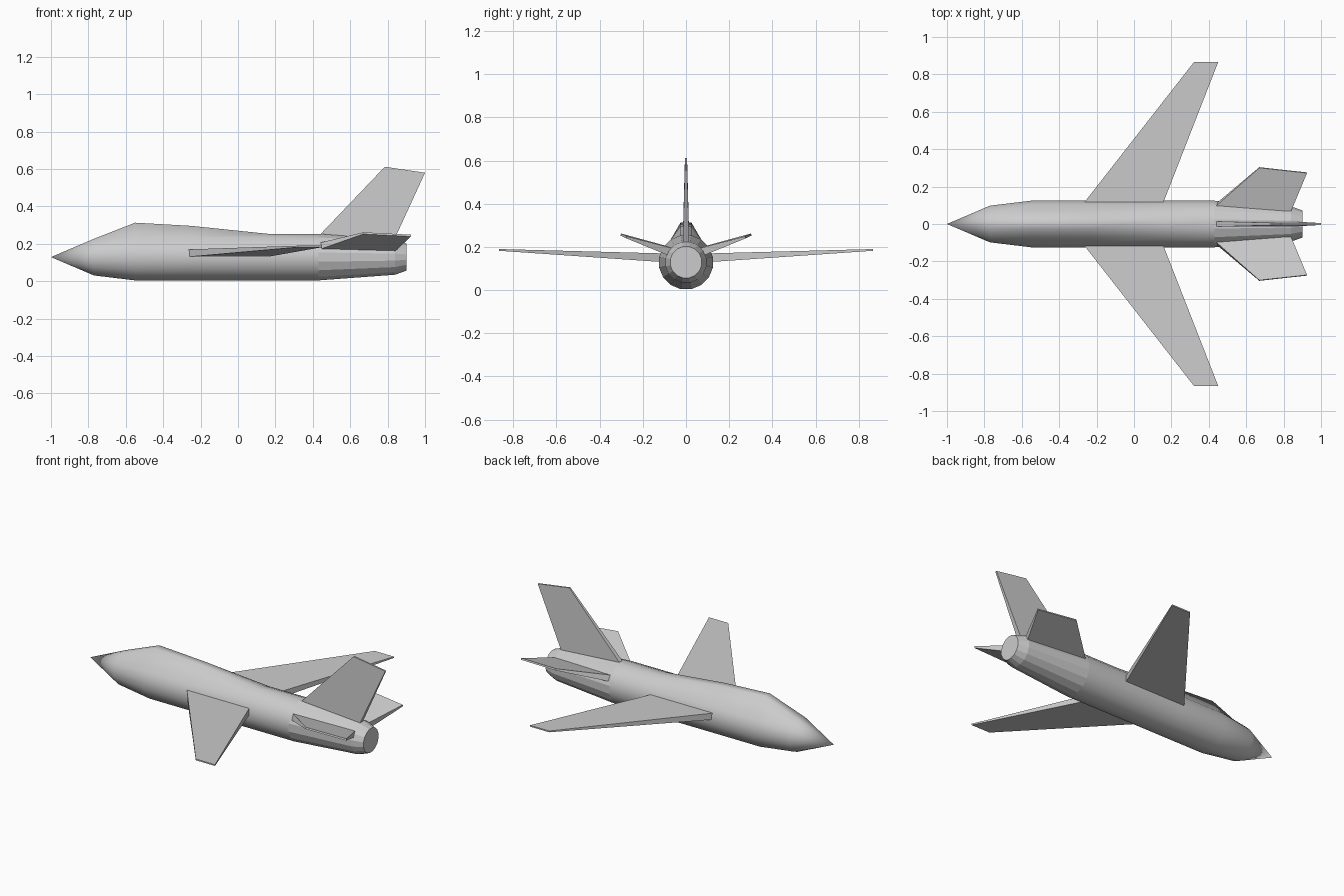
import bpy, bmesh, math
from mathutils import Vector

if "Cube" in bpy.data.objects:
    bpy.data.objects.remove(bpy.data.objects["Cube"])

SIDES = 16
AXIS_Z = 0.129


def make_object(name, bm):
    bmesh.ops.recalc_face_normals(bm, faces=bm.faces)
    mesh = bpy.data.meshes.new(name)
    bm.to_mesh(mesh)
    bm.free()
    obj = bpy.data.objects.new(name, mesh)
    bpy.context.collection.objects.link(obj)
    return obj


def panel(name, corners, normal, root_half, tip_half):
    """Tapered slab; corners run root front, root back, tip back, tip front."""
    bm = bmesh.new()
    n = Vector(normal).normalized()
    halves = (root_half, root_half, tip_half, tip_half)
    a = [bm.verts.new(Vector(c) + n * h) for c, h in zip(corners, halves)]
    b = [bm.verts.new(Vector(c) - n * h) for c, h in zip(corners, halves)]
    bm.faces.new(a)
    bm.faces.new(b[::-1])
    for i in range(4):
        j = (i + 1) % 4
        bm.faces.new((a[i], b[i], b[j], a[j]))
    return make_object(name, bm)


# Fuselage: rings of x, radius, height of the raised spine
bm = bmesh.new()
stations = [(-0.77, 0.100, 0.222), (-0.55, 0.127, 0.313), (-0.25, 0.127, 0.296),
            (0.16, 0.127, 0.25), (0.43, 0.127, 0.25),
            (0.84, 0.096, 0.22), (0.90, 0.074, 0.20)]
rings = []
for x, r, spine in stations:
    ring = []
    for i in range(SIDES):
        a = 2 * math.pi * (i + 0.5) / SIDES
        z = AXIS_Z + r * math.cos(a)
        if i in (0, SIDES - 1):
            z = max(z, spine)
        ring.append(bm.verts.new((x, r * math.sin(a), z)))
    rings.append(ring)
nose = bm.verts.new((-1.0, 0, AXIS_Z))
for i in range(SIDES):
    j = (i + 1) % SIDES
    bm.faces.new((nose, rings[0][i], rings[0][j])).smooth = True
    for k in range(len(rings) - 1):
        f = bm.faces.new((rings[k][i], rings[k + 1][i], rings[k + 1][j], rings[k][j]))
        f.smooth = stations[k][0] < 0.4     # faceted tail cone
bm.faces.new(rings[-1])
fuselage = make_object("fuselage", bm)
for e in fuselage.data.edges:               # crisp rim where the tail cone starts
    if all(fuselage.data.vertices[v].co.x > 0.42 for v in e.vertices):
        e.use_edge_sharp = True

# Swept wings and raised tailplanes on both sides
for side, s in (("left", 1), ("right", -1)):
    panel(side + "_wing",
          [(-0.27, s * 0.11, 0.15), (0.155, s * 0.11, 0.15),
           (0.45, s * 0.865, 0.186), (0.32, s * 0.865, 0.186)],
          (0, 0, 1), 0.02, 0.004)
    panel(side + "_tailplane",
          [(0.43, s * 0.095, 0.186), (0.84, s * 0.075, 0.178),
           (0.925, s * 0.274, 0.244), (0.67, s * 0.302, 0.257)],
          (0, -s * 0.35, 0.94), 0.019, 0.005)

# Upright tail fin
panel("tail_fin",
      [(0.425, 0, 0.235), (0.83, 0, 0.21), (1.0, 0, 0.58), (0.785, 0, 0.612)],
      (0, 1, 0), 0.015, 0.005)
